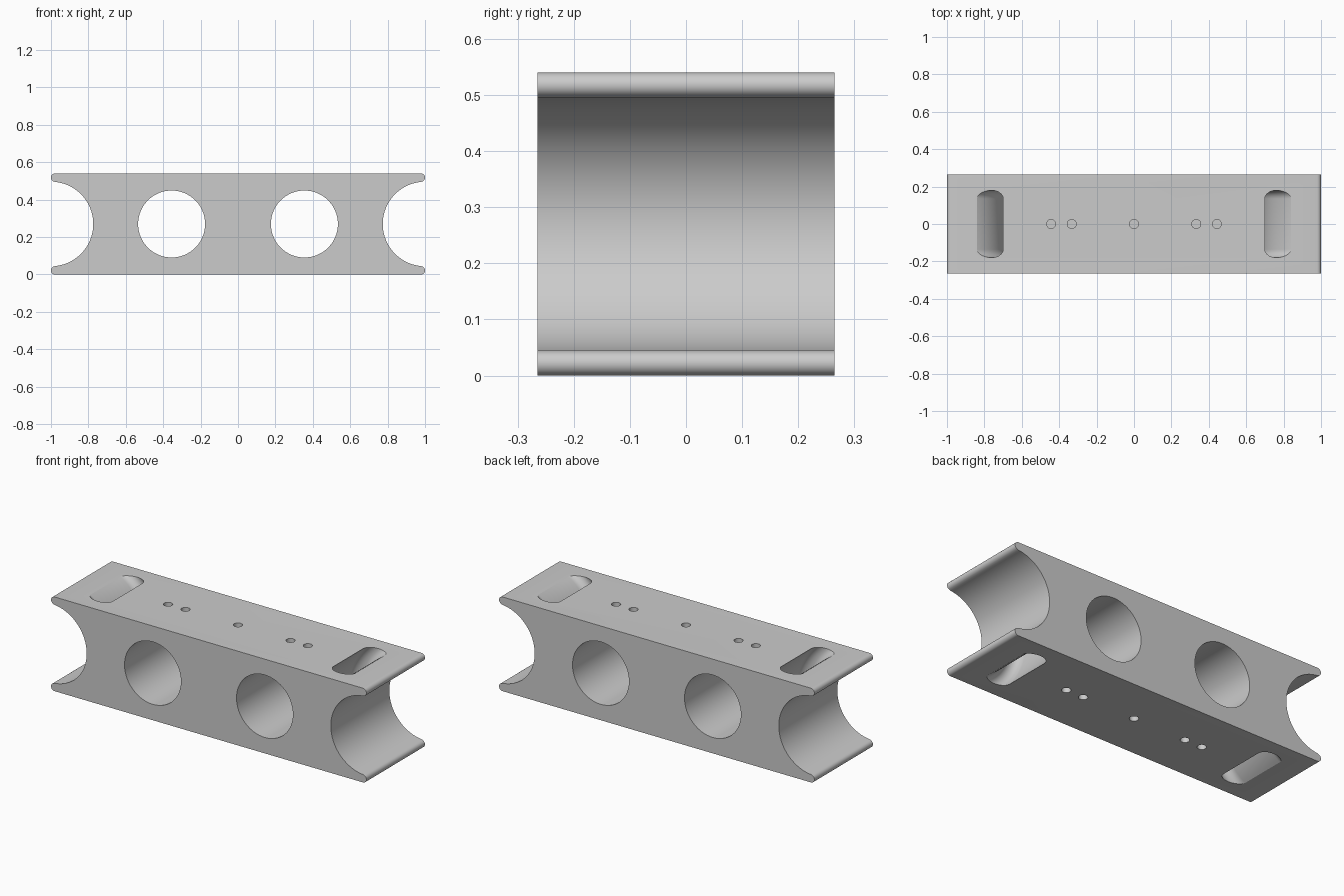
import bpy, bmesh
from math import sin, cos, pi, radians
from mathutils import Vector, Matrix

if "Cube" in bpy.data.objects:
    bpy.data.objects.remove(bpy.data.objects["Cube"])

H, W = 0.54, 0.265          # height and half depth
MID = H / 2

grey = bpy.data.materials.new("light grey")
grey.diffuse_color = (0.6, 0.6, 0.6, 1)
grey.use_nodes = True
grey.node_tree.nodes["Principled BSDF"].inputs["Base Color"].default_value = grey.diffuse_color


def make(name, bm):
    bmesh.ops.recalc_face_normals(bm, faces=bm.faces)
    me = bpy.data.meshes.new(name)
    bm.to_mesh(me)
    bm.free()
    me.materials.append(grey)
    ob = bpy.data.objects.new(name, me)
    bpy.context.collection.objects.link(ob)
    return ob


def arc(cx, cz, r, a0, a1, n):
    return [(cx + r * cos(radians(a0 + (a1 - a0) * i / n)),
             cz + r * sin(radians(a0 + (a1 - a0) * i / n))) for i in range(n + 1)]


def cylinder(name, loc, r, depth, axis, segs):
    bm = bmesh.new()
    rot = Matrix.Rotation(pi / 2, 4, 'X') if axis == 'Y' else Matrix()
    bmesh.ops.create_cone(bm, cap_ends=True, segments=segs, radius1=r, radius2=r,
                          depth=depth, matrix=Matrix.Translation(loc) @ rot)
    return make(name, bm)


def ring_slot(name, cx):
    # stadium section revolved around the end cradle axis
    r_mid, hr, hy = 0.359, 0.045, 0.135
    section = [(r_mid + x, y) for x, y in arc(0, hy, hr, 0, 180, 12) + arc(0, -hy, hr, 180, 360, 12)]
    bm = bmesh.new()
    n = 96
    rings = [[bm.verts.new((cx + r * cos(2 * pi * i / n), y, MID + r * sin(2 * pi * i / n)))
              for r, y in section] for i in range(n)]
    m = len(section)
    for i in range(n):
        a, b = rings[i], rings[(i + 1) % n]
        for j in range(m):
            k = (j + 1) % m
            bm.faces.new((a[j], a[k], b[k], b[j]))
    return make(name, bm)


# block: right half of the outline with rounded lips and concave cradle, then mirrored
lip = 0.022
right = arc(1 - lip, lip, lip, -90, 80, 10)
right += arc(1, MID, 0.226, 264.4, 95.6, 56)
right += arc(1 - lip, H - lip, lip, -80, 90, 10)
outline = right + [(-x, z) for x, z in reversed(right)]
bm = bmesh.new()
face = bm.faces.new([bm.verts.new((x, -W, z)) for x, z in outline])
ext = bmesh.ops.extrude_face_region(bm, geom=[face])
bmesh.ops.translate(bm, vec=(0, 2 * W, 0),
                    verts=[v for v in ext["geom"] if isinstance(v, bmesh.types.BMVert)])
block = make("spacer_block", bm)

# cutters: large bores, curved strap slots, small blind holes top and bottom
cutters = []
for s in (-1, 1):
    cutters.append(cylinder("bore_cutter", Vector((s * 0.355, 0, MID)), 0.179, 1, 'Y', 96))
    cutters.append(ring_slot("strap_slot_cutter", s))
for x in (-0.443, -0.333, 0, 0.333, 0.443):
    for z in (0, H):
        cutters.append(cylinder("pin_hole_cutter", Vector((x, 0, z)), 0.024, 0.12, 'Z', 32))

bpy.context.view_layer.objects.active = block
block.select_set(True)
for c in cutters:
    mod = block.modifiers.new("cut", 'BOOLEAN')
    mod.operation, mod.solver, mod.object = 'DIFFERENCE', 'EXACT', c
    bpy.ops.object.modifier_apply(modifier=mod.name)
    bpy.data.objects.remove(c)

bpy.ops.object.select_all(action='DESELECT')
block.select_set(True)
bpy.ops.object.shade_smooth_by_angle(angle=radians(30))
